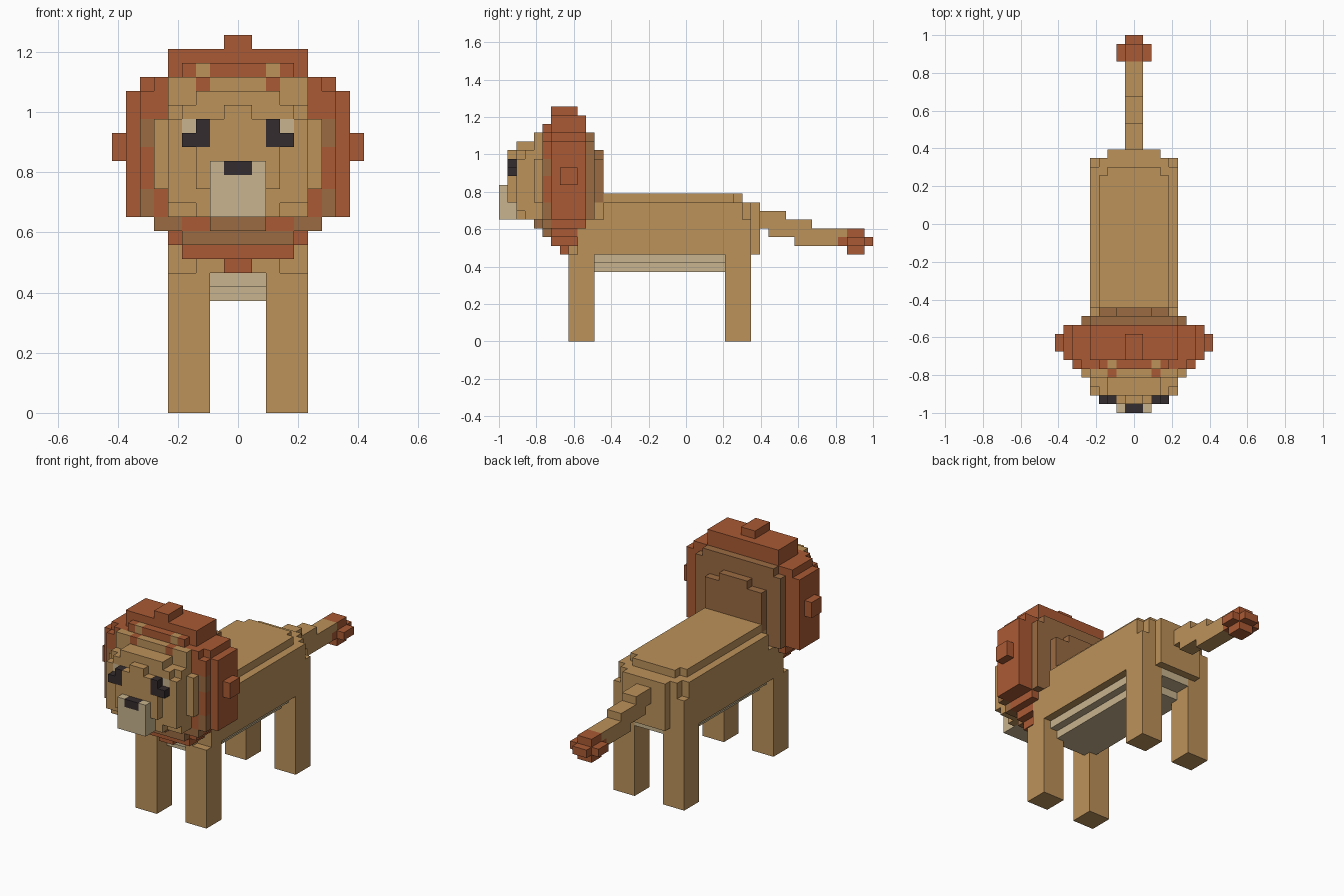
import bpy, bmesh
from mathutils import Vector

cube = bpy.data.objects.get("Cube")
if cube:
    bpy.data.objects.remove(cube, do_unlink=True)

UNIT = 2 / 43          # size of one block
GRID = {}              # (x, y, z) cell -> (part, colour)


def linear(c):
    c /= 255
    return c / 12.92 if c <= 0.04045 else ((c + 0.055) / 1.055) ** 2.4


def material(name, *rgb):
    m = bpy.data.materials.new(name)
    col = [linear(c) for c in rgb] + [1]
    m.diffuse_color = col
    m.use_nodes = True
    for n in m.node_tree.nodes:
        if n.type == 'BSDF_PRINCIPLED':
            n.inputs["Base Color"].default_value = col
            n.inputs["Roughness"].default_value = 0.9
    return m


MATS = {
    "tan": material("tan fur", 188, 146, 90),
    "rust": material("rust mane", 170, 90, 52),
    "brown": material("brown undermane", 154, 107, 66),
    "cream": material("cream fur", 200, 180, 142),
    "dark": material("dark eye", 53, 44, 46),
}


def fill(part, colour, x, y, z):
    """Fill a span of blocks."""
    for i in range(*x):
        for j in range(*y):
            for k in range(*z):
                GRID[i, j, k] = (part, colour)


def mid(part, colour, half, y, z):
    fill(part, colour, (-half, half), y, z)


def pair(part, colour, x, y, z):
    fill(part, colour, x, y, z)
    fill("right_" + part[5:] if part.startswith("left_") else part,
         colour, (-x[1], -x[0]), y, z)


# Mane: disc outline as (bottom, top, half width), stacked in depth
OUTLINE = [(10, 11, 1), (11, 12, 4), (12, 13, 5), (13, 14, 6), (14, 18, 8),
           (18, 20, 9), (20, 23, 8), (23, 24, 7), (24, 26, 5), (26, 27, 1)]


def disc(part, colour, y, inset, widest, low, high):
    for a, b, half in OUTLINE:
        a, b = max(a, low), min(b, high)
        w = min(half - inset, widest)
        if w > 0 and b > a:
            mid(part, colour, w, y, (a, b))


disc("mane", "rust", (5, 6), 1, 7, 12, 25)
disc("mane", "rust", (6, 7), 0, 8, 11, 27)
disc("mane", "rust", (7, 9), 0, 9, 10, 27)
disc("mane", "rust", (9, 10), 0, 8, 11, 26)
disc("undermane", "brown", (10, 11), 2, 6, 12, 24)
disc("undermane", "brown", (11, 12), 4, 4, 13, 21)
mid("undermane", "brown", 2, (11, 12), (21, 22))

# Brown tufts round the face and chin
pair("undermane", "brown", (6, 7), (5, 6), (19, 21))
pair("undermane", "brown", (6, 7), (5, 6), (14, 16))
pair("undermane", "brown", (4, 6), (5, 6), (13, 14))
mid("undermane", "brown", 4, (5, 6), (12, 13))
mid("undermane", "brown", 2, (4, 6), (13, 14))

# Body, rounded at both ends
mid("body", "tan", 5, (9, 29), (10, 14))
mid("body", "tan", 5, (12, 28), (14, 16))
mid("body", "tan", 4, (10, 29), (14, 16))
mid("body", "tan", 4, (12, 27), (16, 17))
mid("body", "tan", 3, (27, 28), (16, 17))
mid("body", "tan", 3, (8, 30), (10, 12))
mid("body", "tan", 3, (12, 30), (12, 16))

# Belly
mid("belly", "cream", 4, (10, 28), (9, 10))
mid("belly", "cream", 2, (9, 29), (9, 10))
mid("belly", "cream", 3, (11, 26), (8, 9))
mid("belly", "cream", 2, (10, 27), (8, 9))

# Mane tuft in front of the chest
mid("mane", "rust", 1, (7, 9), (10, 12))

# Legs
pair("left_front_leg", "tan", (2, 5), (8, 11), (0, 10))
pair("left_back_leg", "tan", (2, 5), (26, 29), (0, 10))

# Tail stepping down to its tuft
mid("tail", "tan", 1, (30, 33), (13, 15))
mid("tail", "tan", 1, (31, 36), (12, 14))
mid("tail", "tan", 1, (34, 41), (11, 13))
mid("tail_tuft", "rust", 1, (39, 43), (11, 12))
mid("tail_tuft", "rust", 1, (40, 42), (10, 13))
mid("tail_tuft", "rust", 2, (40, 42), (11, 12))

# Head, growing from the face back to the mane
mid("head", "tan", 3, (1, 3), (16, 21))
mid("head", "tan", 1, (1, 2), (21, 22))
mid("head", "tan", 5, (2, 5), (15, 21))
mid("head", "tan", 4, (2, 5), (15, 22))
mid("head", "tan", 3, (2, 5), (14, 23))
mid("head", "tan", 5, (3, 5), (14, 22))
mid("head", "tan", 5, (4, 5), (14, 24))
mid("head", "tan", 6, (4, 5), (16, 21))

# Ears
pair("left_ear", "tan", (2, 3), (5, 6), (24, 25))
pair("left_ear", "rust", (2, 3), (4, 5), (23, 24))

# Muzzle and nose
mid("muzzle", "cream", 2, (0, 4), (14, 18))
mid("nose", "dark", 1, (0, 1), (17, 18))

# Eyes
pair("left_eye", "dark", (2, 4), (1, 2), (19, 20))
pair("left_eye", "dark", (2, 3), (1, 2), (20, 21))
pair("left_eye", "cream", (3, 4), (2, 3), (20, 21))


def build(part):
    """Make one object from the exposed block faces of a part."""
    bm = bmesh.new()
    mesh = bpy.data.meshes.new(part)
    slots = []
    for cell, (name, colour) in GRID.items():
        if name != part:
            continue
        if colour not in slots:
            slots.append(colour)
            mesh.materials.append(MATS[colour])
        centre = Vector(cell) + Vector((0.5, 0.5, 0.5))
        for axis in range(3):
            for sign in (-1, 1):
                n = Vector((0, 0, 0))
                n[axis] = sign
                if tuple(int(c + d) for c, d in zip(cell, n)) in GRID:
                    continue
                u = Vector((n.y, n.z, n.x))
                v = n.cross(u)
                ring = [centre + (n + a * u + b * v) / 2
                        for a, b in ((-1, -1), (1, -1), (1, 1), (-1, 1))]
                verts = [bm.verts.new((p - Vector((0, 21.5, 0))) * UNIT) for p in ring]
                bm.faces.new(verts).material_index = slots.index(colour)
    bmesh.ops.remove_doubles(bm, verts=bm.verts, dist=UNIT / 100)
    bmesh.ops.dissolve_limit(bm, angle_limit=0.01, verts=bm.verts,
                             edges=bm.edges, delimit={'MATERIAL'})
    bm.to_mesh(mesh)
    bm.free()
    bpy.context.collection.objects.link(bpy.data.objects.new(part, mesh))


for part in sorted({p for p, c in GRID.values()}):
    build(part)
